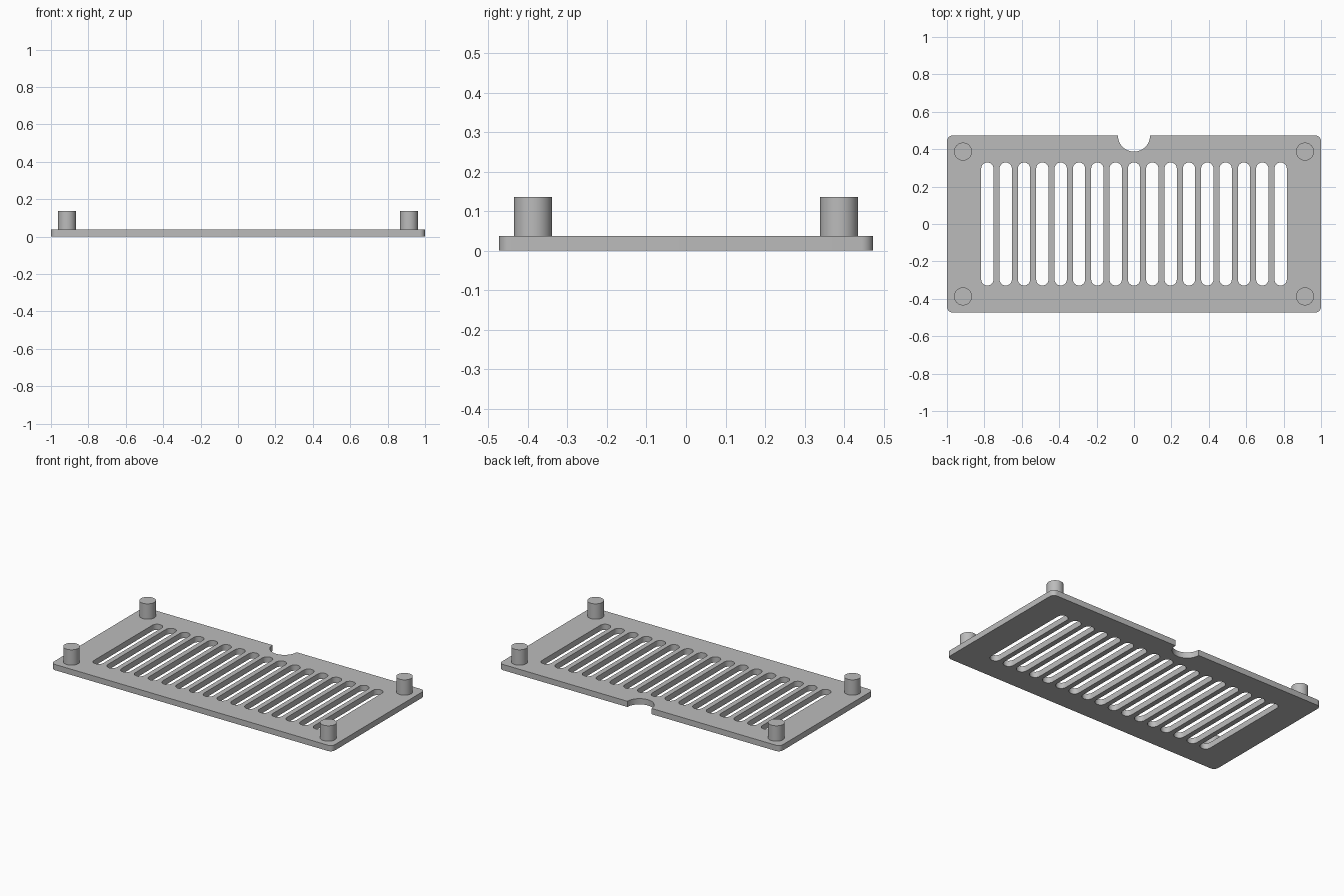
import bpy, bmesh, math

if "Cube" in bpy.data.objects:
    bpy.data.objects.remove(bpy.data.objects["Cube"])

PLATE_X, PLATE_Y, PLATE_H = 1.0, 0.473, 0.037
CORNER_R, NOTCH_R = 0.03, 0.086
SLOT_R, SLOT_Y, SLOT_STEP, SLOT_COUNT = 0.033, 0.329, 0.098, 17
POST_R, POST_X, POST_Y, POST_TOP = 0.048, 0.914, 0.387, 0.136

grey = bpy.data.materials.new("grey")
grey.diffuse_color = (0.5, 0.5, 0.5, 1)
grey.use_nodes = True
grey.node_tree.nodes["Principled BSDF"].inputs["Base Color"].default_value = grey.diffuse_color


def arc(cx, cy, r, start, end, steps):
    return [(cx + r * math.cos(math.radians(start + (end - start) * i / steps)),
             cy + r * math.sin(math.radians(start + (end - start) * i / steps)))
            for i in range(steps + 1)]


def finish(name, mesh):
    obj = bpy.data.objects.new(name, mesh)
    bpy.context.collection.objects.link(obj)
    mesh.materials.clear()
    mesh.materials.append(grey)
    bpy.ops.object.select_all(action='DESELECT')
    obj.select_set(True)
    bpy.context.view_layer.objects.active = obj
    bpy.ops.object.shade_smooth_by_angle(angle=math.radians(30))
    return obj


# Plate outline: rounded corners and a round notch in the back edge
ix, iy = PLATE_X - CORNER_R, PLATE_Y - CORNER_R
outline = (arc(-ix, -iy, CORNER_R, 180, 270, 8) + arc(ix, -iy, CORNER_R, 270, 360, 8)
           + arc(ix, iy, CORNER_R, 0, 90, 8)
           + arc(0, PLATE_Y, NOTCH_R, 0, -180, 24)
           + arc(-ix, iy, CORNER_R, 90, 180, 8))
loops = [outline]

# Row of long slots with round ends
end_y = SLOT_Y - SLOT_R
for i in range(SLOT_COUNT):
    x = (i - (SLOT_COUNT - 1) / 2) * SLOT_STEP
    loops.append(arc(x, end_y, SLOT_R, 0, 180, 16) + arc(x, -end_y, SLOT_R, 180, 360, 16))

# Filled profile extruded to the plate thickness
curve = bpy.data.curves.new("plate_profile", 'CURVE')
curve.dimensions = '2D'
curve.fill_mode = 'BOTH'
curve.extrude = PLATE_H / 2
for loop in loops:
    spline = curve.splines.new('POLY')
    spline.points.add(len(loop) - 1)
    for point, (x, y) in zip(spline.points, loop):
        point.co = (x, y, 0, 1)
    spline.use_cyclic_u = True
profile = bpy.data.objects.new("plate_profile", curve)
bpy.context.collection.objects.link(profile)
bpy.context.view_layer.update()
graph = bpy.context.evaluated_depsgraph_get()
plate_mesh = bpy.data.meshes.new_from_object(profile.evaluated_get(graph))
bpy.data.objects.remove(profile)

bm = bmesh.new()
bm.from_mesh(plate_mesh)
bmesh.ops.remove_doubles(bm, verts=bm.verts[:], dist=0.0001)
bmesh.ops.translate(bm, verts=bm.verts[:], vec=(0, 0, PLATE_H / 2))
bmesh.ops.recalc_face_normals(bm, faces=bm.faces[:])
bm.to_mesh(plate_mesh)
bm.free()
finish("vent_plate", plate_mesh)

# Four corner posts standing on the plate
for side, sx in (("left", -1), ("right", 1)):
    for end, sy in (("front", -1), ("back", 1)):
        mesh = bpy.data.meshes.new("post")
        bm = bmesh.new()
        bmesh.ops.create_cone(bm, cap_ends=True, segments=48, radius1=POST_R,
                              radius2=POST_R, depth=POST_TOP - PLATE_H)
        bm.to_mesh(mesh)
        bm.free()
        post = finish(f"post_{end}_{side}", mesh)
        post.location = (sx * POST_X, sy * POST_Y, (POST_TOP + PLATE_H) / 2)
